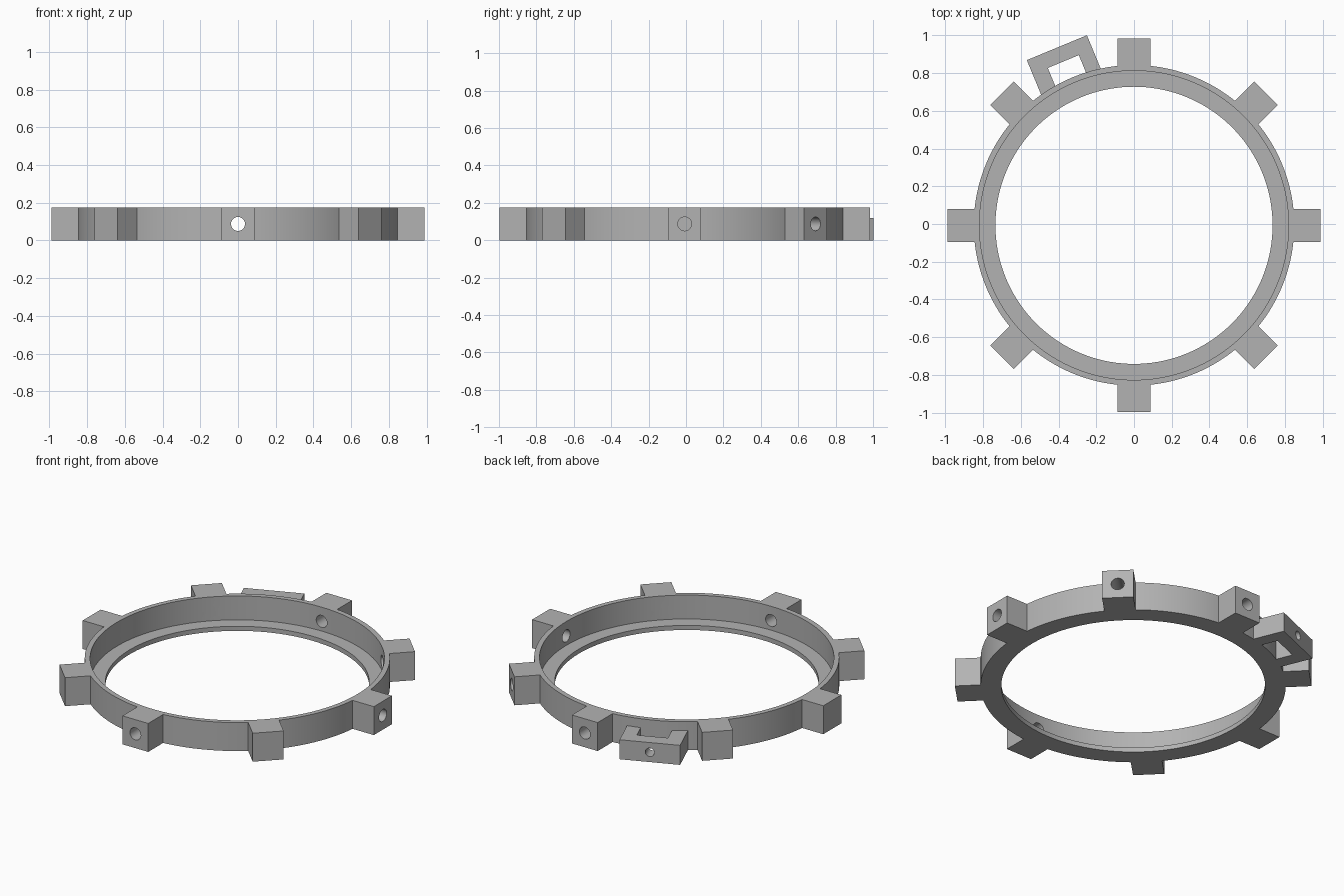
import bpy, bmesh, math
from mathutils import Matrix, Vector

if "Cube" in bpy.data.objects:
    bpy.data.objects.remove(bpy.data.objects["Cube"])

HEIGHT = 0.175
CENTRE = Matrix.Translation((0, -0.007, 0))
LUG_ANGLES = [math.radians(45 * i) for i in range(8)]
BRACKET_ANGLE = math.radians(112.5)

grey = bpy.data.materials.new("plain grey")
grey.use_nodes = True
grey.diffuse_color = (0.45, 0.45, 0.45, 1)
grey.node_tree.nodes["Principled BSDF"].inputs["Base Color"].default_value = (0.45, 0.45, 0.45, 1)


def finish(name, bm):
    bmesh.ops.recalc_face_normals(bm, faces=bm.faces)
    mesh = bpy.data.meshes.new(name)
    bm.to_mesh(mesh)
    bm.free()
    obj = bpy.data.objects.new(name, mesh)
    bpy.context.collection.objects.link(obj)
    mesh.materials.append(grey)
    return obj


def prism(name, outline, height, angle):
    """Extrude an outline of (radial, sideways) points and turn it about the ring."""
    bm = bmesh.new()
    face = bm.faces.new([bm.verts.new((r, t, 0)) for r, t in outline])
    top = bmesh.ops.extrude_face_region(bm, geom=[face])["geom"]
    bmesh.ops.translate(bm, vec=(0, 0, height),
                        verts=[v for v in top if isinstance(v, bmesh.types.BMVert)])
    bm.transform(CENTRE @ Matrix.Rotation(angle, 4, "Z"))
    return finish(name, bm)


def drill(name, radius, start, end, side, z, angle):
    """Radial cylinder used to cut a hole."""
    bm = bmesh.new()
    bmesh.ops.create_cone(bm, cap_ends=True, segments=32, radius1=radius,
                          radius2=radius, depth=end - start)
    place = Matrix.Translation(((start + end) / 2, side, z)) @ Matrix.Rotation(math.pi / 2, 4, "Y")
    bm.transform(CENTRE @ Matrix.Rotation(angle, 4, "Z") @ place)
    obj = finish(name, bm)
    obj.hide_render = True
    return obj


def combine(target, tool, operation):
    mod = target.modifiers.new(operation.lower(), "BOOLEAN")
    mod.operation, mod.solver, mod.object = operation, "EXACT", tool
    bpy.context.view_layer.objects.active = target
    bpy.ops.object.modifier_apply(modifier=mod.name)
    bpy.data.objects.remove(tool)


# Ring with an inner ledge, lathed from its cross-section
profile = [(0.735, 0), (0.85, 0), (0.85, HEIGHT), (0.82, HEIGHT), (0.82, 0.028), (0.735, 0.028)]
bm = bmesh.new()
verts = [bm.verts.new((r, 0, z)) for r, z in profile]
edges = [bm.edges.new((verts[i - 1], verts[i])) for i in range(len(verts))]
bmesh.ops.spin(bm, geom=verts + edges, cent=(0, 0, 0), axis=(0, 0, 1),
               angle=math.tau, steps=144, use_merge=True)
bmesh.ops.remove_doubles(bm, verts=bm.verts, dist=0.0001)
bm.transform(CENTRE)
ring = finish("ring_with_lugs", bm)

# Eight square lugs, each drilled through to the inside
for angle in LUG_ANGLES:
    half = 0.0875
    lug = prism("lug", [(0.83, -half), (0.99, -half), (0.99, half), (0.83, half)], HEIGHT, angle)
    combine(ring, lug, "UNION")
for angle in LUG_ANGLES:
    combine(ring, drill("lug_hole", 0.037, 0.78, 1.05, 0, HEIGHT / 2, angle), "DIFFERENCE")

# Lower U-shaped bracket between two lugs, with a small hole in its outer bar
bracket = prism("bracket", [(0.82, -0.155), (1.027, -0.155), (1.027, 0.19), (0.82, 0.19),
                            (0.82, 0.103), (0.946, 0.103), (0.946, -0.075), (0.82, -0.075)],
                0.12, BRACKET_ANGLE)
combine(bracket, drill("bracket_hole", 0.026, 0.9, 1.1, 0.017, 0.06, BRACKET_ANGLE), "DIFFERENCE")
combine(ring, bracket, "UNION")

# Smooth round walls, sharp corners
bpy.ops.object.select_all(action="DESELECT")
ring.select_set(True)
bpy.context.view_layer.objects.active = ring
bpy.ops.object.shade_smooth_by_angle(angle=math.radians(30))
